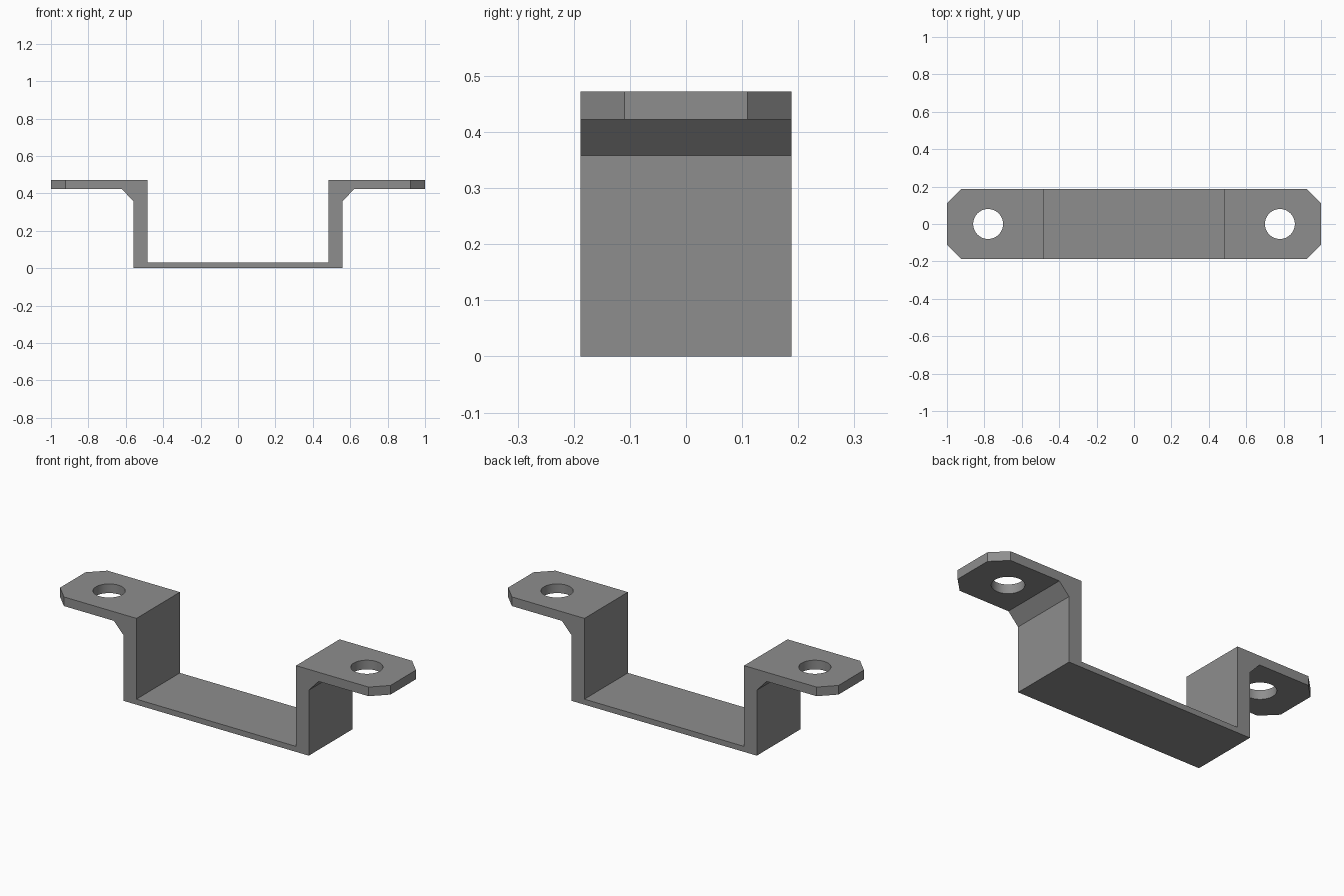
import bpy, bmesh

if "Cube" in bpy.data.objects:
    bpy.data.objects.remove(bpy.data.objects["Cube"])

HALF_DEPTH = 0.188
grey = bpy.data.materials.new("grey")
grey.diffuse_color = (0.27, 0.27, 0.27, 1)
grey.use_nodes = True
grey.node_tree.nodes["Principled BSDF"].inputs["Base Color"].default_value = grey.diffuse_color

# Bracket: half of the bent strip profile, mirrored and extruded through the depth
half = [(0.56, 0), (0.56, 0.358), (0.62, 0.422), (1, 0.422),
        (1, 0.472), (0.483, 0.472), (0.483, 0.03)]
outline = half + [(-x, z) for x, z in reversed(half)]
bm = bmesh.new()
face = bm.faces.new([bm.verts.new((x, -HALF_DEPTH, z)) for x, z in outline])
ext = bmesh.ops.extrude_face_region(bm, geom=[face])
bmesh.ops.translate(bm, vec=(0, 2 * HALF_DEPTH, 0),
                    verts=[v for v in ext["geom"] if isinstance(v, bmesh.types.BMVert)])

# Clipped tab corners
corners = [e for e in bm.edges
           if all(abs(v.co.x) > 0.99 for v in e.verts)
           and abs(e.verts[0].co.z - e.verts[1].co.z) > 0.01]
bmesh.ops.bevel(bm, geom=corners, offset=0.078, offset_type='OFFSET',
                segments=1, affect='EDGES')
bmesh.ops.recalc_face_normals(bm, faces=bm.faces)
mesh = bpy.data.meshes.new("bracket")
bm.to_mesh(mesh)
bm.free()
bracket = bpy.data.objects.new("bracket", mesh)
bpy.context.collection.objects.link(bracket)
mesh.materials.append(grey)

# Screw holes
for side, name in ((-1, "left"), (1, "right")):
    bpy.ops.mesh.primitive_cylinder_add(vertices=48, radius=0.08, depth=0.2,
                                        location=(side * 0.78, 0, 0.447))
    cutter = bpy.context.object
    cutter.name = name + "_hole_cutter"
    cutter.data.materials.append(grey)
    cutter.hide_render = True
    cutter.hide_set(True)
    mod = bracket.modifiers.new(name + "_hole", 'BOOLEAN')
    mod.operation = 'DIFFERENCE'
    mod.solver = 'EXACT'
    mod.object = cutter

# Smooth hole walls, crisp bends
bpy.ops.object.select_all(action='DESELECT')
bracket.select_set(True)
bpy.context.view_layer.objects.active = bracket
for mod in list(bracket.modifiers):
    bpy.ops.object.modifier_apply(modifier=mod.name)
bpy.ops.object.shade_smooth_by_angle()
